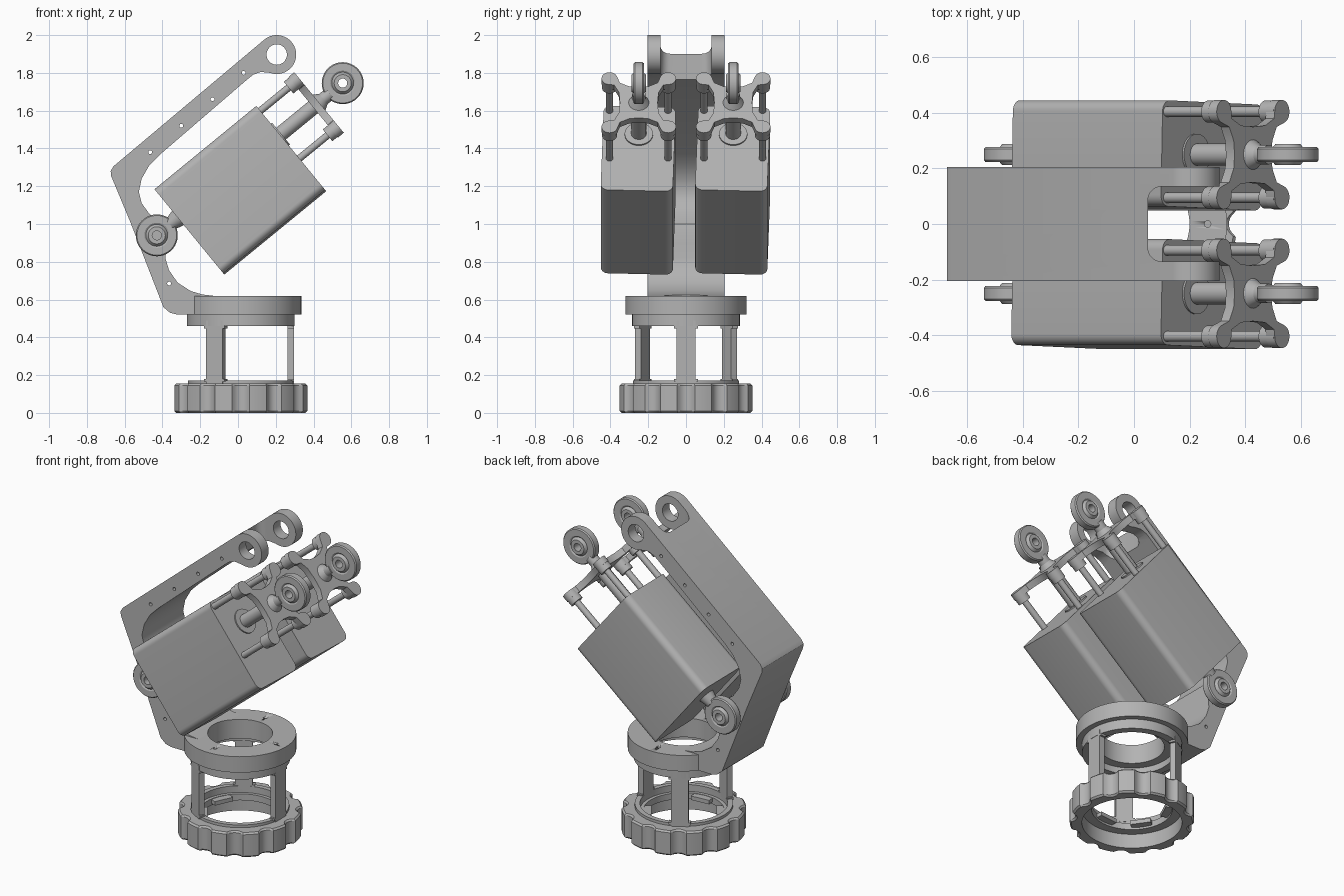
import bpy, bmesh, math
from mathutils import Matrix, Vector

cube = bpy.data.objects.get("Cube")
if cube:
    bpy.data.objects.remove(cube, do_unlink=True)

grey = bpy.data.materials.new("machined_grey")
grey.use_nodes = True
grey.diffuse_color = (0.45, 0.45, 0.45, 1)
grey.node_tree.nodes["Principled BSDF"].inputs["Base Color"].default_value = grey.diffuse_color

BASE = Matrix.Translation((0.015, 0, 0))
Y_AXIS = Matrix.Rotation(math.radians(-90), 4, "X")   # local z -> world y
U_AXIS = Matrix.Rotation(math.radians(90), 4, "Y")    # local z -> actuator axis


def finish(name, bm, matrix=Matrix()):
    """Turn a bmesh into a shaded object."""
    bm.transform(matrix)
    bmesh.ops.recalc_face_normals(bm, faces=bm.faces)
    mesh = bpy.data.meshes.new(name)
    bm.to_mesh(mesh)
    bm.free()
    mesh.materials.append(grey)
    obj = bpy.data.objects.new(name, mesh)
    bpy.context.collection.objects.link(obj)
    bpy.ops.object.select_all(action="DESELECT")
    obj.select_set(True)
    bpy.context.view_layer.objects.active = obj
    bpy.ops.object.shade_smooth_by_angle(angle=math.radians(30))
    return obj


def lathe(name, profile, matrix=Matrix(), steps=64, radius=lambda r, a: r):
    """Revolve a closed (radius, height) section around local z."""
    bm = bmesh.new()
    rings = []
    for i in range(steps):
        a = math.tau * i / steps
        rings.append([bm.verts.new((radius(r, a) * math.cos(a), radius(r, a) * math.sin(a), h))
                      for r, h in profile])
    n = len(profile)
    for i in range(steps):
        p, q = rings[i], rings[(i + 1) % steps]
        for j in range(n):
            k = (j + 1) % n
            bm.faces.new((p[j], p[k], q[k], q[j]))
    return finish(name, bm, matrix)


def prism(name, points, low, high, matrix=Matrix()):
    """Extrude a 2D outline along local z."""
    bm = bmesh.new()
    face = bm.faces.new([bm.verts.new((x, y, low)) for x, y in points])
    top = bmesh.ops.extrude_face_region(bm, geom=[face])["geom"]
    bmesh.ops.translate(bm, verts=[v for v in top if isinstance(v, bmesh.types.BMVert)],
                        vec=(0, 0, high - low))
    return finish(name, bm, matrix)


def cylinder(name, r1, r2, low, high, matrix=Matrix(), sides=32):
    bm = bmesh.new()
    bmesh.ops.create_cone(bm, cap_ends=True, segments=sides, radius1=r1, radius2=r2,
                          depth=high - low, matrix=Matrix.Translation((0, 0, (low + high) / 2)))
    return finish(name, bm, matrix)


def rounded_box(name, size, centre, matrix=Matrix(), radius=0.0, axis=0):
    """Box whose edges along one axis may be rounded."""
    bm = bmesh.new()
    bmesh.ops.create_cube(bm, size=1)
    bmesh.ops.scale(bm, vec=size, verts=bm.verts)
    if radius:
        edges = [e for e in bm.edges
                 if abs((e.verts[0].co - e.verts[1].co).normalized()[axis]) > 0.9]
        bmesh.ops.bevel(bm, geom=edges, offset=radius, segments=8, profile=0.5, affect="EDGES")
    bmesh.ops.translate(bm, verts=bm.verts, vec=centre)
    return finish(name, bm, matrix)


def cut(target, cutter):
    cutter.hide_render = True
    mod = target.modifiers.new("cut", "BOOLEAN")
    mod.operation, mod.solver, mod.object = "DIFFERENCE", "EXACT", cutter
    bpy.context.view_layer.objects.active = target
    bpy.ops.object.modifier_apply(modifier=mod.name)
    bpy.data.objects.remove(cutter, do_unlink=True)


def arc(cx, cy, r, start, end, n=16):
    return [(cx + r * math.cos(math.radians(start + (end - start) * i / n)),
             cy + r * math.sin(math.radians(start + (end - start) * i / n))) for i in range(n + 1)]


# Fluted foot ring with an inner ledge
def flute(r, a):
    return r - 0.03 * max(0, math.cos(12 * a) - 0.1) ** 0.6 if r > 0.34 else r


lathe("foot_ring", [(0.285, 0), (0.345, 0), (0.355, 0.01), (0.355, 0.145), (0.345, 0.155),
                    (0.28, 0.155), (0.28, 0.172), (0.25, 0.172), (0.25, 0.13), (0.23, 0.13),
                    (0.23, 0.09), (0.285, 0.09)], BASE, 192, flute)
for i, angle in enumerate((35, 155, 215, 275)):
    rounded_box(f"foot_tab_{i}", (0.06, 0.12, 0.025), (0.215, 0, 0.115),
                BASE @ Matrix.Rotation(math.radians(angle), 4, "Z"))

# Three posts carrying the turntable
for i in range(3):
    turn = BASE @ Matrix.Rotation(math.tau * i / 3, 4, "Z")
    rounded_box(f"post_{i}", (0.035, 0.1, 0.34), (0.265, 0, 0.32), turn)
    for end, z in (("lower", 0.172), ("upper", 0.455)):
        rounded_box(f"post_{end}_flare_{i}", (0.035, 0.125, 0.014), (0.265, 0, z), turn)

turntable = lathe("turntable", [(0.185, 0.62), (0.32, 0.62), (0.32, 0.52), (0.285, 0.52),
                                (0.285, 0.46), (0.24, 0.46), (0.24, 0.5), (0.185, 0.5)], BASE, 96)
for i in range(4):
    spot = Matrix.Rotation(math.tau * i / 4, 4, "Z") @ Matrix.Translation((0.25, 0, 0))
    cut(turntable, cylinder("screw_cutter", 0.012, 0.012, 0.57, 0.66, BASE @ spot, 16))

# Bent arm with a forked tip
XZ = Matrix.Rotation(math.radians(90), 4, "X")        # outline y -> world z
outline = [(-0.13, 0.52), (-0.32, 0.52), (-0.36, 0.53), (-0.395, 0.56), (-0.57, 1.01),
           (-0.672, 1.255), (-0.674, 1.28), (-0.66, 1.305)]
outline += arc(0.205, 1.897, 0.103, 129, -110, 36)
outline += [(0.12, 1.805), (0.08, 1.79), (0.05, 1.766), (-0.41, 1.37), (-0.47, 1.31),
            (-0.51, 1.24), (-0.525, 1.17), (-0.51, 1.11), (-0.47, 1.055), (-0.4, 1.0),
            (-0.38, 0.9), (-0.385, 0.82), (-0.365, 0.755), (-0.32, 0.69), (-0.25, 0.645),
            (-0.19, 0.627), (-0.13, 0.62)]
arm = prism("arm", outline, -0.205, 0.205, XZ)
cut(arm, rounded_box("fork_cutter", (0.5, 0.27, 0.7), (0.3, 0, 1.9), radius=0.05, axis=2))
cut(arm, cylinder("bore_cutter", 0.185, 0.185, 0.4, 0.8, BASE, 96))
holes = [(0.205, 1.897, 0.054), (-0.365, 0.685, 0.01)]
holes += [(0.03 - 0.165 * i, 1.8 - 0.14 * i, 0.01) for i in range(4)]
for x, z, r in holes:
    cut(arm, cylinder("hole_cutter", r, r, -0.3, 0.3, Matrix.Translation((x, 0, z)) @ Y_AXIS))
bpy.context.view_layer.objects.active = arm
arm.select_set(True)
bpy.ops.object.shade_smooth_by_angle(angle=math.radians(30))

# Bearing eye section, mirrored about its middle
half = [(0.024, 0.038), (0.045, 0.038), (0.058, 0.022), (0.066, 0.027), (0.105, 0.027), (0.111, 0.02)]
eye = half + [(r, -h) for r, h in reversed(half)]

# Four-lobed guide plate outline
quarter = [(0.1, 0), (0.105, 0.07), (0.13, 0.12)] + arc(0.155, 0.165, 0.042, -70, 160)
quarter += [(0.1, 0.135), (0.05, 0.11)]
left_half = quarter + [(0, 0.105)] + [(-x, y) for x, y in reversed(quarter)]
plate = left_half + [(-x, -y) for x, y in left_half[1:-1]]

# Two actuators
tilt = Matrix.Rotation(math.radians(-39.3), 4, "Y")
for side, y in (("left", 0.25), ("right", -0.25)):
    frame = Matrix.Translation((-0.43, y, 0.94)) @ tilt
    along = frame @ U_AXIS
    roll = frame @ Matrix.Rotation(math.radians(-1.7), 4, "X")
    rounded_box(f"{side}_actuator_body", (0.697, 0.382, 0.575), (0.4935, 0, -0.0955),
                roll, 0.04)
    lathe(f"{side}_rear_eye", eye, frame @ Y_AXIS)
    cylinder(f"{side}_rear_neck", 0.035, 0.05, 0.09, 0.15, along)
    cylinder(f"{side}_rod_seal", 0.075, 0.075, 0.83, 0.85, along)
    cylinder(f"{side}_piston_rod", 0.04, 0.04, 0.83, 1.09, along)
    cylinder(f"{side}_rod_collar", 0.06, 0.035, 1.1, 1.14, along)
    cylinder(f"{side}_rod_neck", 0.035, 0.035, 1.13, 1.185, along)
    lathe(f"{side}_rod_eye", eye, frame @ Matrix.Translation((1.272, 0, 0)) @ Y_AXIS)
    # outline x -> actuator y, outline y -> actuator z
    flat = frame @ Matrix(((0, 0, 1, 0), (1, 0, 0, 0), (0, 1, 0, 0), (0, 0, 0, 1)))
    prism(f"{side}_guide_plate", plate, 1.07, 1.11, flat)
    for i, (a, b) in enumerate(((1, 1), (1, -1), (-1, 1), (-1, -1))):
        corner = flat @ Matrix.Translation((0.155 * a, 0.163 * b, 0))
        cylinder(f"{side}_guide_boss_{i}", 0.04, 0.04, 1.035, 1.105, corner)
        cylinder(f"{side}_guide_rod_{i}", 0.019, 0.019, 0.8, 1.05, corner, 20)
